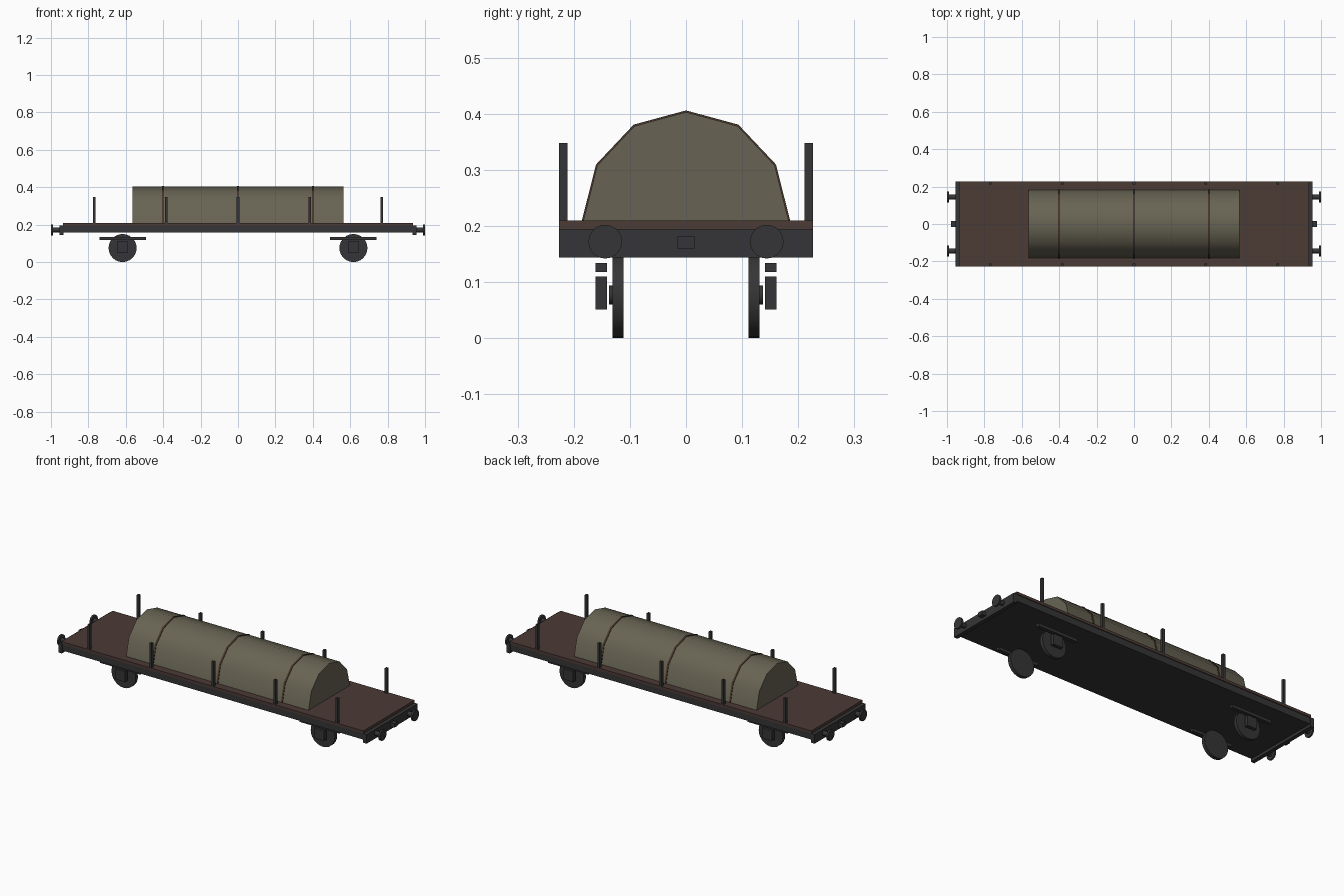
import bpy, bmesh, math
from mathutils import Matrix

if "Cube" in bpy.data.objects:
    bpy.data.objects.remove(bpy.data.objects["Cube"])


def material(name, rgb):
    m = bpy.data.materials.new(name)
    m.diffuse_color = (*rgb, 1)
    m.use_nodes = True
    m.node_tree.nodes["Principled BSDF"].inputs["Base Color"].default_value = m.diffuse_color
    return m


IRON = material("dark iron", (0.036, 0.036, 0.038))
WOOD = material("brown planks", (0.072, 0.043, 0.036))
CANVAS = material("olive canvas", (0.137, 0.127, 0.088))
STRAP = material("brown strap", (0.065, 0.038, 0.026))


def finish(name, bm, mat, smooth=None):
    bmesh.ops.recalc_face_normals(bm, faces=bm.faces)
    me = bpy.data.meshes.new(name)
    bm.to_mesh(me)
    bm.free()
    me.materials.append(mat)
    ob = bpy.data.objects.new(name, me)
    bpy.context.collection.objects.link(ob)
    if smooth:
        bpy.ops.object.select_all(action='DESELECT')
        ob.select_set(True)
        bpy.context.view_layer.objects.active = ob
        bpy.ops.object.shade_smooth_by_angle(angle=math.radians(smooth))
    return ob


def box(name, x, y, z, mat):
    """Box from (min, max) pairs."""
    bm = bmesh.new()
    size = [b - a for a, b in (x, y, z)]
    mid = [(a + b) / 2 for a, b in (x, y, z)]
    bmesh.ops.create_cube(bm, size=1, matrix=Matrix.Translation(mid) @ Matrix.Diagonal((*size, 1)))
    return finish(name, bm, mat)


def cylinder(name, centre, radius, depth, axis, mat, sides=24):
    bm = bmesh.new()
    rot = Matrix.Rotation(math.pi / 2, 4, 'Y' if axis == 'X' else 'X')
    bmesh.ops.create_cone(bm, cap_ends=True, segments=sides, radius1=radius, radius2=radius,
                          depth=depth, matrix=Matrix.Translation(centre) @ rot)
    return finish(name, bm, mat, 35)


def span(s, a, b):
    """Range a..b mirrored to side s."""
    return tuple(sorted((s * a, s * b)))


def hump(name, x0, x1, grow, mat):
    """Covered load cross-section extruded along x."""
    half = [(0.183, 0.209), (0.158, 0.308), (0.092, 0.378)]
    pts = half + [(0, 0.403)] + [(-y, z) for y, z in reversed(half)]
    bm = bmesh.new()
    face = bm.faces.new([bm.verts.new((x0, y * grow, 0.209 + (z - 0.209) * grow)) for y, z in pts])
    ext = bmesh.ops.extrude_face_region(bm, geom=[face], use_keep_orig=True)
    bmesh.ops.translate(bm, vec=(x1 - x0, 0, 0),
                        verts=[v for v in ext["geom"] if isinstance(v, bmesh.types.BMVert)])
    return finish(name, bm, mat, 50)


# Body
box("deck", (-0.935, 0.935), (-0.226, 0.226), (0.195, 0.21), WOOD)
box("underframe", (-0.935, 0.935), (-0.222, 0.222), (0.159, 0.195), IRON)

# Canvas load with straps
hump("canvas_load", -0.565, 0.565, 1, CANVAS)
for i in (-1, 0, 1):
    hump("strap", i * 0.4 - 0.005, i * 0.4 + 0.005, 1.015, STRAP)

# Side stakes
for s in (-1, 1):
    for i in range(-2, 3):
        x = i * 0.384
        box("stake", (x - 0.007, x + 0.007), span(s, 0.211, 0.226), (0.195, 0.348), IRON)

for e in (-1, 1):
    # Ends: headstock, hook, buffers
    box("headstock", span(e, 0.933, 0.955), (-0.226, 0.226), (0.144, 0.195), IRON)
    box("coupling_hook", span(e, 0.955, 0.979), (-0.015, 0.015), (0.159, 0.181), IRON)
    for s in (-1, 1):
        cylinder("buffer_shank", (e * 0.972, s * 0.144, 0.172), 0.013, 0.036, 'X', IRON, 12)
        cylinder("buffer_head", (e * 0.995, s * 0.144, 0.172), 0.03, 0.01, 'X', IRON, 20)
        # Running gear
        x = e * 0.617
        cylinder("wheel", (x, s * 0.121, 0.075), 0.075, 0.02, 'Y', IRON)
        cylinder("wheel_hub", (x, s * 0.127, 0.077), 0.017, 0.02, 'Y', IRON, 12)
        box("axle_box", (x - 0.03, x + 0.03), span(s, 0.141, 0.161), (0.051, 0.11), IRON)
        box("leaf_spring", (x - 0.124, x + 0.124), span(s, 0.141, 0.161), (0.118, 0.134), IRON)
